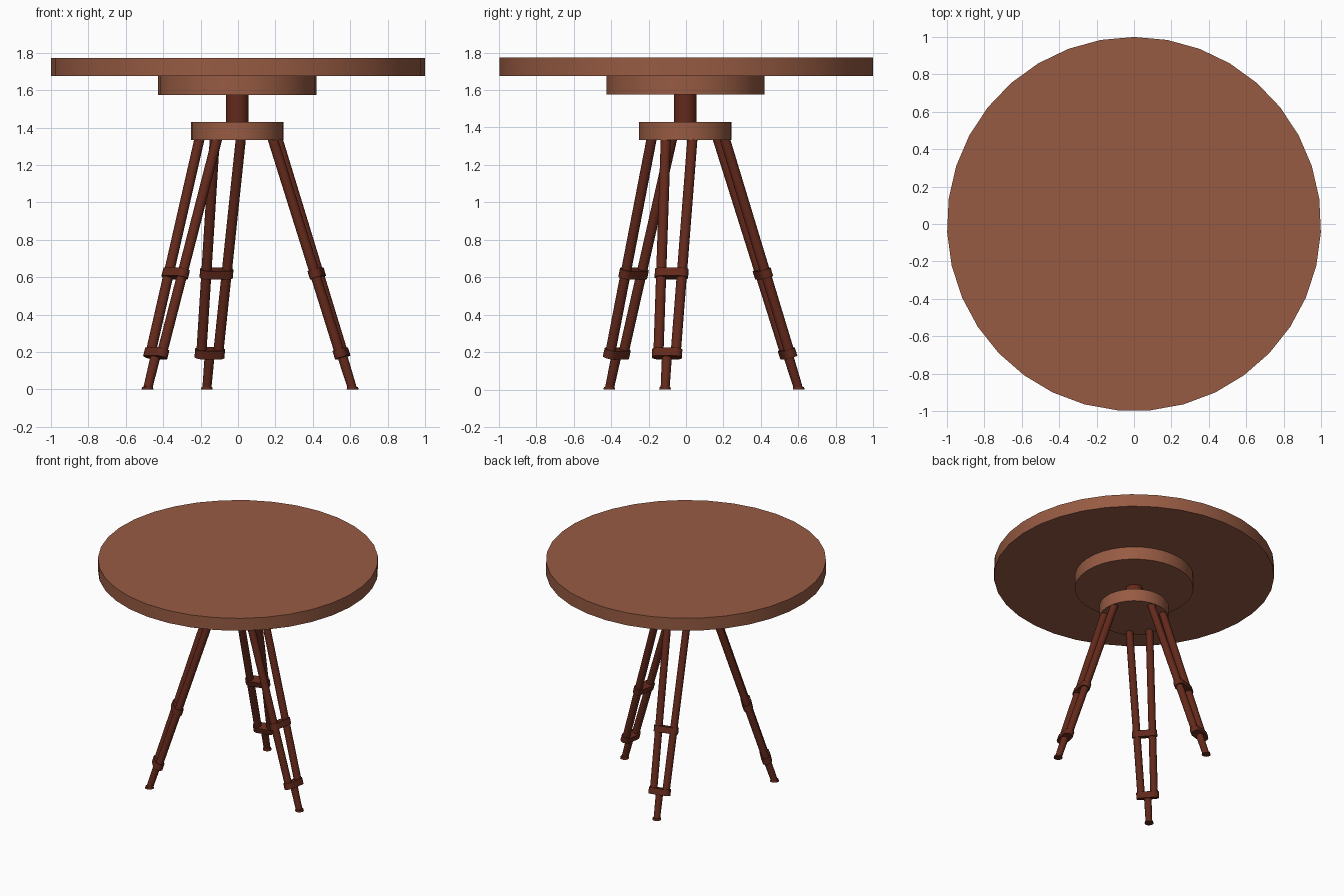
import bpy, bmesh, math
from mathutils import Vector, Matrix

if "Cube" in bpy.data.objects:
    bpy.data.objects.remove(bpy.data.objects["Cube"])


def material(name, color):
    m = bpy.data.materials.new(name)
    m.diffuse_color = (*color, 1)
    m.use_nodes = True
    m.node_tree.nodes["Principled BSDF"].inputs["Base Color"].default_value = m.diffuse_color
    return m


top_wood = material("top_wood", (0.31, 0.105, 0.056))
dark_wood = material("dark_wood", (0.125, 0.022, 0.011))


def finish(bm, name, mat, matrix=Matrix()):
    bmesh.ops.recalc_face_normals(bm, faces=bm.faces)
    me = bpy.data.meshes.new(name)
    bm.to_mesh(me)
    bm.free()
    me.materials.append(mat)
    ob = bpy.data.objects.new(name, me)
    ob.matrix_world = matrix
    bpy.context.collection.objects.link(ob)
    bpy.ops.object.select_all(action='DESELECT')
    bpy.context.view_layer.objects.active = ob
    ob.select_set(True)
    bpy.ops.object.shade_smooth_by_angle(angle=math.radians(35))
    return ob


def prism(name, outline, z0, z1, mat, matrix=Matrix()):
    """Extrude a closed 2D outline from z0 to z1."""
    bm = bmesh.new()
    face = bm.faces.new([bm.verts.new((x, y, z0)) for x, y in outline])
    ext = bmesh.ops.extrude_face_region(bm, geom=[face], use_keep_orig=True)
    verts = [g for g in ext['geom'] if isinstance(g, bmesh.types.BMVert)]
    bmesh.ops.translate(bm, verts=verts, vec=(0, 0, z1 - z0))
    return finish(bm, name, mat, matrix)


def disc(name, r, z0, z1, mat, sides=35, c=-0.004):
    pts = [(c + r * math.cos(a), c + r * math.sin(a)) for a in
           (math.pi / 2 + 2 * math.pi * i / sides for i in range(sides))]
    return prism(name, pts, z0, z1, mat)


def rod(name, a, b, r1, r2, mat, sides=16):
    bm = bmesh.new()
    d = b - a
    bmesh.ops.create_cone(bm, cap_ends=True, segments=sides,
                          radius1=r1, radius2=r2, depth=d.length)
    rot = Vector((0, 0, 1)).rotation_difference(d).to_matrix().to_4x4()
    return finish(bm, name, mat, Matrix.Translation((a + b) / 2) @ rot)


def stadium(half, r, n=8):
    arc = [math.pi * i / n - math.pi / 2 for i in range(n + 1)]
    right = [(half + r * math.cos(a), r * math.sin(a)) for a in arc]
    return right + [(-x, -y) for x, y in right]


# Table top and central column
disc("table_top", 1.0, 1.675, 1.773, top_wood, c=0)
disc("top_support", 0.423, 1.575, 1.676, top_wood)
disc("column", 0.061, 1.42, 1.58, dark_wood)
disc("leg_hub", 0.247, 1.333, 1.43, top_wood)

# Three double-bar legs: (centre at hub underside, centre at floor)
legs = {
    "right_leg": ((0.20, -0.037), (0.613, -0.112)),
    "back_leg": ((-0.055, 0.19), (-0.167, 0.602)),
    "left_leg": ((-0.16, -0.13), (-0.484, -0.410)),
}
for name, (head, foot) in legs.items():
    p0 = Vector((*foot, 0))
    p1 = Vector((*head, 1.335))
    axis = (p1 - p0).normalized()
    side = Vector((0, 0, 1)).cross(axis).normalized()
    rot = Matrix((side, axis.cross(side), axis)).transposed().to_4x4()

    def at(z):
        return p0.lerp(p1, z / 1.335)

    def spread(z):
        return 0.047 + 0.025 * (z - 0.2) / 1.135

    # Paired bars
    for s, label in ((-1, "a"), (1, "b")):
        rod(f"{name}_bar_{label}", at(0.18) + s * side * spread(0.18),
            at(1.38) + s * side * spread(1.38), 0.027, 0.027, dark_wood)
    # Clamps around both bars
    for z, label in ((0.62, "upper"), (0.193, "lower")):
        prism(f"{name}_{label}_clamp", stadium(spread(z), 0.035),
              -0.023, 0.023, dark_wood, Matrix.Translation(at(z)) @ rot)
    # Single lower shaft and foot
    rod(f"{name}_shaft", at(0.008), at(0.205), 0.024, 0.027, dark_wood)
    rod(f"{name}_foot", p0, p0 + Vector((0, 0, 0.014)), 0.032, 0.028, dark_wood)
